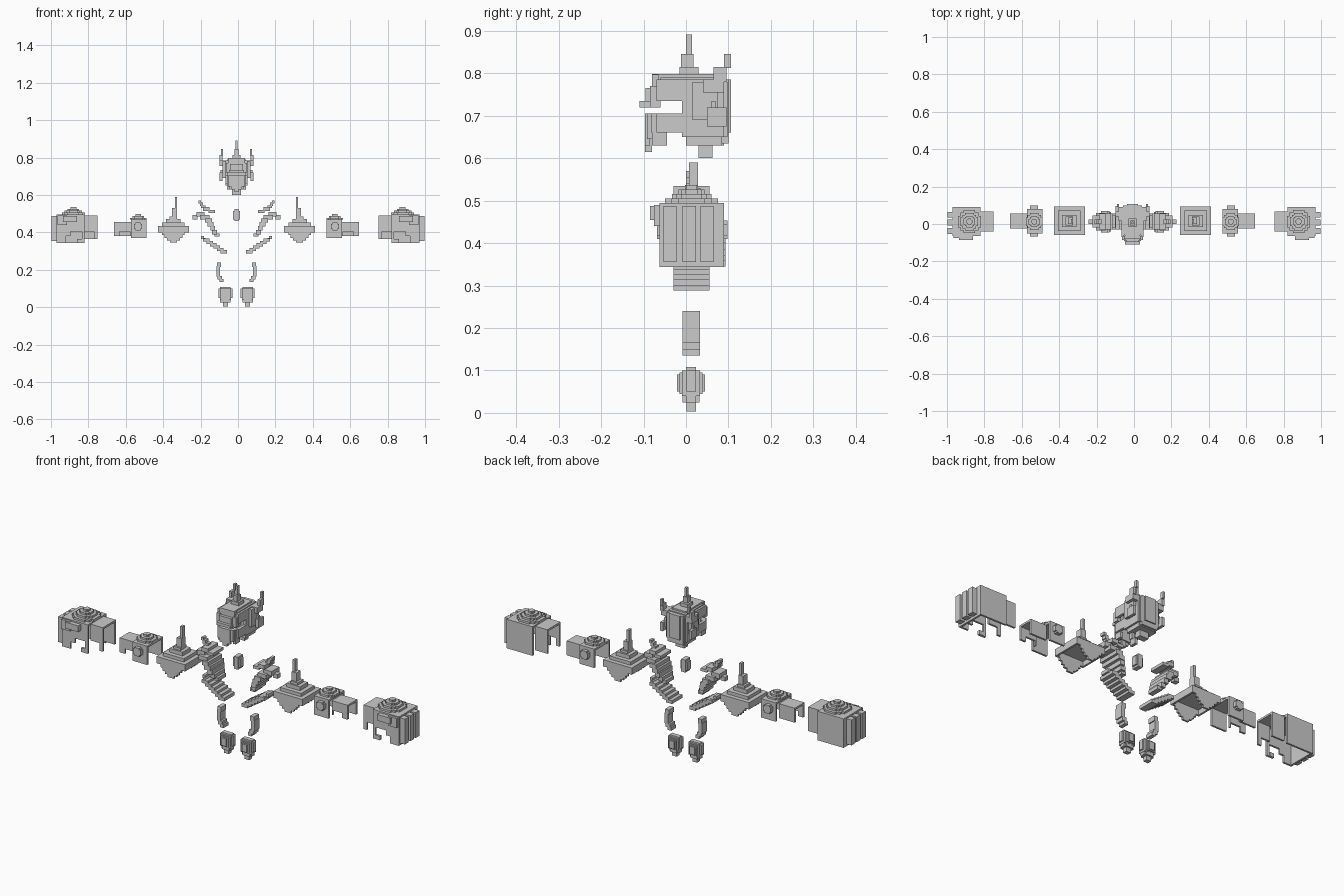
import bpy, bmesh

steel = bpy.data.materials.new("plain grey")
steel.diffuse_color = (0.6, 0.6, 0.6, 1)


def part(name, boxes, s=1, c=-0.008):
    """One object from boxes (u0, u1, y0, y1, z0, z1); u runs outward from the centre."""
    bm = bmesh.new()
    for u0, u1, y0, y1, z0, z1 in boxes:
        vs = bmesh.ops.create_cube(bm, size=1)["verts"]
        for v in vs:
            v.co = (c + s * ((u0 + u1) / 2 + v.co.x * (u1 - u0)),
                    (y0 + y1) / 2 + v.co.y * (y1 - y0),
                    (z0 + z1) / 2 + v.co.z * (z1 - z0))
    bmesh.ops.recalc_face_normals(bm, faces=bm.faces)
    me = bpy.data.meshes.new(name)
    bm.to_mesh(me)
    bm.free()
    me.materials.append(steel)
    bpy.context.collection.objects.link(bpy.data.objects.new(name, me))


def shell(u0, u1, y0, y1, z0, z1, t=0.01, ends="", notch=None):
    """Thin cover open below: top, front, back and chosen end walls (i inner, o outer)."""
    b = [(u0, u1, y0, y1, z1 - t, z1), (u0, u1, y1 - t, y1, z0, z1)]
    if notch:
        n0, n1, nz = notch
        b += [(u0, n0, y0, y0 + t, z0, z1), (n1, u1, y0, y0 + t, z0, z1),
              (n0, n1, y0, y0 + t, nz, z1)]
        b = [q for q in b if q[1] - q[0] > 0.001]
    else:
        b.append((u0, u1, y0, y0 + t, z0, z1))
    if "i" in ends:
        b.append((u0, u0 + t, y0, y1, z0, z1))
    if "o" in ends:
        b.append((u1 - t, u1, y0, y1, z0, z1))
    return b


def dome(u, y, z, r, h, n):
    """Stepped round boss: crossed boxes make each blocky octagon."""
    b = []
    for i in range(n):
        q, za, zb = r * (1 - i / n), z + i * h / n, z + (i + 1) * h / n
        b += [(u - q, u + q, y - q * .5, y + q * .5, za, zb),
              (u - q * .5, u + q * .5, y - q, y + q, za, zb),
              (u - q * .78, u + q * .78, y - q * .78, y + q * .78, za, zb)]
    return b


for s, side in ((-1, "left"), (1, "right")):
    # Gauntlet: hand cover, cuff, boss and three knuckle bars
    g = shell(.82, .97, -.063, .09, .344, .495, ends="o", notch=(.835, .92, .405))
    g += shell(.75, .82, -.04, .068, .365, .49, notch=(.77, .82, .405))
    g += dome(.88, .013, .495, .062, .042, 4)
    g += [(.915, .965, -.075, -.063, .44, .49), (.86, .935, -.085, -.063, .455, .487),
          (.835, .86, -.063, -.05, .344, .365), (.895, .92, -.063, -.053, .38, .405)]
    for y in (-.053, -.008, .034):
        g += [(.97, .998, y, y + .031, .355, .487)]
    part(side + "_gauntlet", g, s, 0)

    # Forearm guard: elbow cover, lower sleeve and round studs
    f = shell(.48, .565, -.05, .08, .37, .468, ends="")
    f += shell(.565, .656, -.025, .055, .38, .455, notch=(.57, .625, .405))
    f += dome(.525, .013, .468, .045, .03, 3)
    for y0, y1 in ((-.068, -.05), (.08, .098)):
        f += [(.505, .548, y0, y1, .418, .445), (.513, .54, y0, y1, .41, .453)]
    part(side + "_forearm_guard", f, s)

    # Shoulder pad: stepped roof, hanging stepped flaps and spire
    p = shell(.255, .42, -.06, .093, .40, .435, ends="io")
    for d, z0, z1 in ((.022, .435, .452), (.044, .452, .472)):
        p += [(.255 + d, .42 - d, -.06 + d, .093 - d, z0, z1)]
    p += [(.317, .357, -.008, .04, .472, .485), (.317, .345, 0, .034, .485, .53),
          (.317, .330, .007, .028, .53, .59)]
    for y0 in (-.06, .083):
        for u, z0, z1 in ((.06, .385, .40), (.047, .37, .385),
                          (.034, .358, .37), (.018, .345, .358)):
            p += [(.337 - u, .337 + u, y0, y0 + .01, z0, z1)]
    part(side + "_shoulder_pad", p, s)

    # Chest plate: stepped strip with outer fins
    c = [(.092, .118, -.02, .045, .377, .395), (.105, .130, -.03, .055, .39, .412),
         (.115, .140, -.04, .065, .41, .435), (.122, .155, -.045, .07, .432, .455),
         (.132, .168, -.045, .07, .452, .475), (.145, .195, -.035, .06, .47, .492),
         (.170, .215, -.02, .045, .485, .51), (.208, .235, 0, .025, .47, .492),
         (.115, .150, -.03, .055, .505, .52), (.145, .180, -.03, .055, .515, .535),
         (.165, .190, 0, .025, .53, .545), (.178, .195, 0, .025, .54, .56),
         (.190, .204, 0, .025, .555, .57)]
    part(side + "_chest_plate", c, s)

    # Waist plate: ramp of thin steps
    part(side + "_waist_plate",
         [(.05 + .019 * i, .085 + .019 * i, -.03, .055, .288 + .0125 * i, .305 + .0125 * i)
          for i in range(6)] + [(.165, .18, -.02, .045, .355, .37), (.175, .19, -.01, .035, .365, .382)], s)

    # Shin guard: bowed strip
    part(side + "_shin_guard",
         [(.083, .105, -.008, .033, .215, .24), (.088, .108, -.008, .033, .165, .22),
          (.078, .102, -.008, .033, .148, .168), (.07, .090, -.008, .033, .135, .152)], s)

    # Foot: blocky pointed ball, thicker towards the middle
    u, y = .059, .012
    part(side + "_foot",
         [(u - a, u + a, y - b, y + b, z0, z1) for a, b, z0, z1 in (
             (.037, .011, .05, .1), (.028, .012, .025, .108), (.013, .011, .003, .03),
             (.03, .021, .04, .1), (.02, .02, .025, .1), (.022, .027, .045, .095),
             (.014, .033, .05, .09))], s)

    # Helmet side wall with eye and jaw gaps, plus ear fins
    part(side + "_helmet_side",
         [(.045, .06, -.07, .09, .735, .785), (.045, .06, -.01, .09, .65, .735),
          (.045, .06, -.07, .0, .66, .705), (.035, .05, .0, .085, .63, .66),
          (.035, .05, -.08, -.045, .63, .66), (.03, .052, -.082, -.06, .66, .705),
          (.035, .055, -.085, -.06, .72, .77), (.035, .052, .08, .098, .65, .78),
          (.06, .075, .015, .075, .69, .78), (.075, .09, .05, .095, .675, .72),
          (.06, .09, .04, .09, .755, .785), (.075, .09, .065, .095, .78, .815),
          (.072, .083, .09, .106, .812, .845)], s)

# Helmet: crown steps, brow, face guard, back and crest
part("helmet", [
    (-.05, .05, -.06, .085, .775, .79), (-.04, .04, -.08, .07, .785, .798),
    (-.022, .022, -.015, .03, .798, .815), (-.012, .012, -.012, .018, .815, .845),
    (-.006, .006, 0, .014, .84, .891),
    (-.045, .045, -.08, -.065, .735, .797), (-.035, .035, -.095, -.08, .735, .765),
    (-.085, .085, .06, .07, .705, .735), (-.04, .04, -.11, -.08, .72, .735),
    (-.045, .045, -.092, -.075, .645, .705), (-.03, .03, -.097, -.085, .63, .705),
    (-.012, .012, -.097, -.08, .615, .645),
    (-.045, .045, .085, .1, .635, .785), (-.03, .03, .095, .106, .66, .785),
    (-.04, .04, .02, .09, .63, .645), (-.025, .025, .03, .062, .6, .632)])

# Chest gem
part("chest_gem", [(-.02, .02, .0, .028, .47, .515), (-.012, .012, -.006, .034, .46, .525)])
